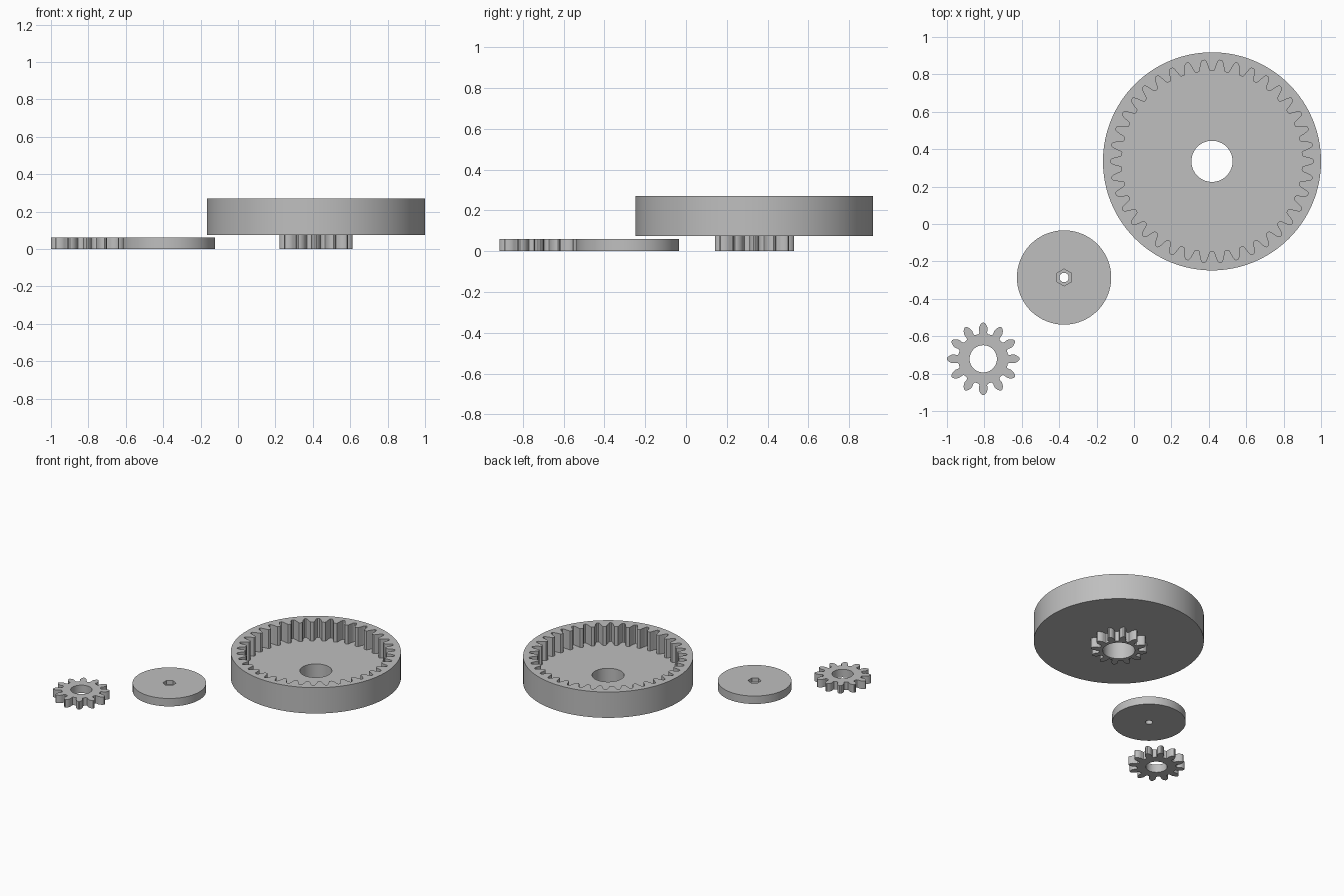
import bpy, bmesh, math
from mathutils import Vector
from mathutils.geometry import tessellate_polygon

if "Cube" in bpy.data.objects:
    bpy.data.objects.remove(bpy.data.objects["Cube"])

grey = bpy.data.materials.new("plain grey")
grey.diffuse_color = (0.52, 0.52, 0.52, 1)
grey.use_nodes = True
grey.node_tree.nodes["Principled BSDF"].inputs["Base Color"].default_value = grey.diffuse_color


def circle(r, n, start=0.0):
    return [(r * math.cos(start + math.tau * i / n),
             r * math.sin(start + math.tau * i / n)) for i in range(n)]


def gear(teeth, flank):
    """Closed toothed outline; flank lists (radius, half width) from root to tip."""
    pts = []
    for t in range(teeth):
        a = math.tau * t / teeth
        tooth = [(r, -w) for r, w in flank] + [(r, w) for r, w in reversed(flank)]
        for r, w in tooth:
            ang = a + w / r
            pts.append((r * math.cos(ang), r * math.sin(ang)))
    return pts


def solid(name, centre, walls, caps):
    """walls: (loop, z0, z1); caps: (z, outer loop, inner loop)."""
    bm = bmesh.new()
    for loop, z0, z1 in walls:
        lo = [bm.verts.new((x, y, z0)) for x, y in loop]
        hi = [bm.verts.new((x, y, z1)) for x, y in loop]
        for i in range(len(loop)):
            j = (i + 1) % len(loop)
            bm.faces.new((lo[i], lo[j], hi[j], hi[i]))
    for z, outer, inner in caps:
        loops = [[Vector((x, y, z)) for x, y in lp] for lp in (outer, inner)]
        verts = [bm.verts.new(p) for lp in loops for p in lp]
        for tri in tessellate_polygon(loops):
            bm.faces.new([verts[i] for i in tri])
    bmesh.ops.remove_doubles(bm, verts=bm.verts, dist=1e-5)
    bmesh.ops.recalc_face_normals(bm, faces=bm.faces)
    mesh = bpy.data.meshes.new(name)
    bm.to_mesh(mesh)
    bm.free()
    mesh.materials.append(grey)
    mesh.shade_smooth()
    mesh.set_sharp_from_angle(angle=math.radians(30))
    obj = bpy.data.objects.new(name, mesh)
    obj.location = (*centre, 0)
    bpy.context.collection.objects.link(obj)


# Shared 12-tooth pinion outline
pinion = gear(12, [(0.134, 0.026), (0.137, 0.022), (0.145, 0.021), (0.158, 0.0235),
                   (0.17, 0.022), (0.181, 0.017), (0.19, 0.010), (0.194, 0.004)])

# Internal ring gear with a floor, through bore and pinion underneath
rim = circle(0.583, 128)
teeth = gear(38, [(0.482, 0.033), (0.485, 0.028), (0.495, 0.024), (0.51, 0.0205),
                  (0.525, 0.016), (0.537, 0.011), (0.542, 0.006)])
bore = circle(0.11, 64)
solid("ring_gear", (0.417, 0.335),
      [(rim, 0.075, 0.27), (teeth, 0.127, 0.27), (bore, 0, 0.127), (pinion, 0, 0.075)],
      [(0.27, rim, teeth), (0.127, teeth, bore), (0.075, rim, pinion), (0, pinion, bore)])

# Flat disc with a hexagonal pocket and a small through hole
edge = circle(0.252, 96)
pocket = circle(0.045, 6, math.pi / 2)
pin_hole = circle(0.025, 32)
solid("hub_disc", (-0.374, -0.286),
      [(edge, 0, 0.06), (pocket, 0.03, 0.06), (pin_hole, 0, 0.03)],
      [(0.06, edge, pocket), (0.03, pocket, pin_hole), (0, edge, pin_hole)])

# Small loose gear
hole = circle(0.073, 48)
solid("small_gear", (-0.806, -0.721),
      [(pinion, 0, 0.06), (hole, 0, 0.06)],
      [(0.06, pinion, hole), (0, pinion, hole)])
